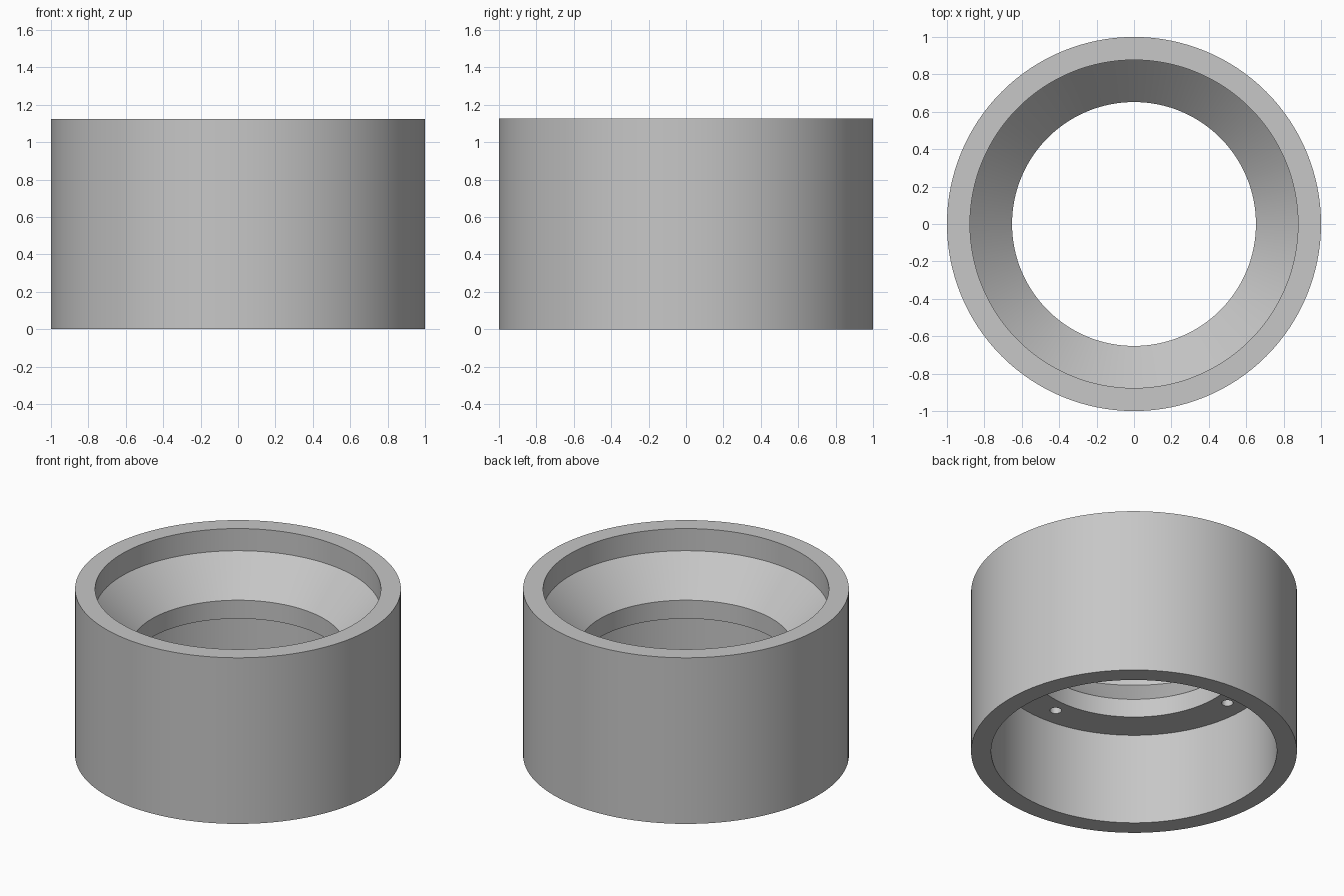
import bpy, bmesh, math

if "Cube" in bpy.data.objects:
    bpy.data.objects.remove(bpy.data.objects["Cube"])

SEG = 128

grey = bpy.data.materials.new("light_grey")
grey.diffuse_color = (0.57, 0.57, 0.57, 1)
grey.use_nodes = True
grey.node_tree.nodes["Principled BSDF"].inputs["Base Color"].default_value = grey.diffuse_color

# Ring cross-section as (radius, z): outer wall, top recess, cone, throat, lower bore
profile = [(1.0, 0.0), (1.0, 1.125), (0.877, 1.125), (0.877, 0.975),
           (0.652, 0.745), (0.652, 0.62), (0.877, 0.62), (0.877, 0.0)]


def lathe(name, points, segments):
    bm = bmesh.new()
    rings = []
    for i in range(segments):
        a = 2 * math.pi * i / segments
        rings.append([bm.verts.new((r * math.cos(a), r * math.sin(a), z)) for r, z in points])
    n = len(points)
    for i in range(segments):
        p, q = rings[i], rings[(i + 1) % segments]
        for j in range(n):
            k = (j + 1) % n
            bm.faces.new((p[j], q[j], q[k], p[k]))
    bmesh.ops.recalc_face_normals(bm, faces=bm.faces)
    mesh = bpy.data.meshes.new(name)
    bm.to_mesh(mesh)
    bm.free()
    obj = bpy.data.objects.new(name, mesh)
    bpy.context.collection.objects.link(obj)
    mesh.materials.append(grey)
    return obj


housing = lathe("ring_housing", profile, SEG)

# Four blind screw holes in the underside of the inner flange
cutters = []
for i in range(4):
    a = i * math.pi / 2
    bpy.ops.mesh.primitive_cylinder_add(
        vertices=24, radius=0.036, depth=0.2,
        location=(0.748 * math.cos(a), 0.748 * math.sin(a), 0.62))
    cutter = bpy.context.object
    cutter.name = "screw_hole_cutter"
    cutter.hide_render = True
    cutter.data.materials.append(grey)
    cutters.append(cutter)

bpy.ops.object.select_all(action='DESELECT')
housing.select_set(True)
bpy.context.view_layer.objects.active = housing
for cutter in cutters:
    mod = housing.modifiers.new("screw_hole", 'BOOLEAN')
    mod.operation = 'DIFFERENCE'
    mod.solver = 'EXACT'
    mod.object = cutter
    bpy.ops.object.modifier_apply(modifier=mod.name)
for cutter in cutters:
    bpy.data.objects.remove(cutter, do_unlink=True)

# Smooth round walls with crisp rims
bpy.ops.object.shade_smooth_by_angle(angle=math.radians(30))
